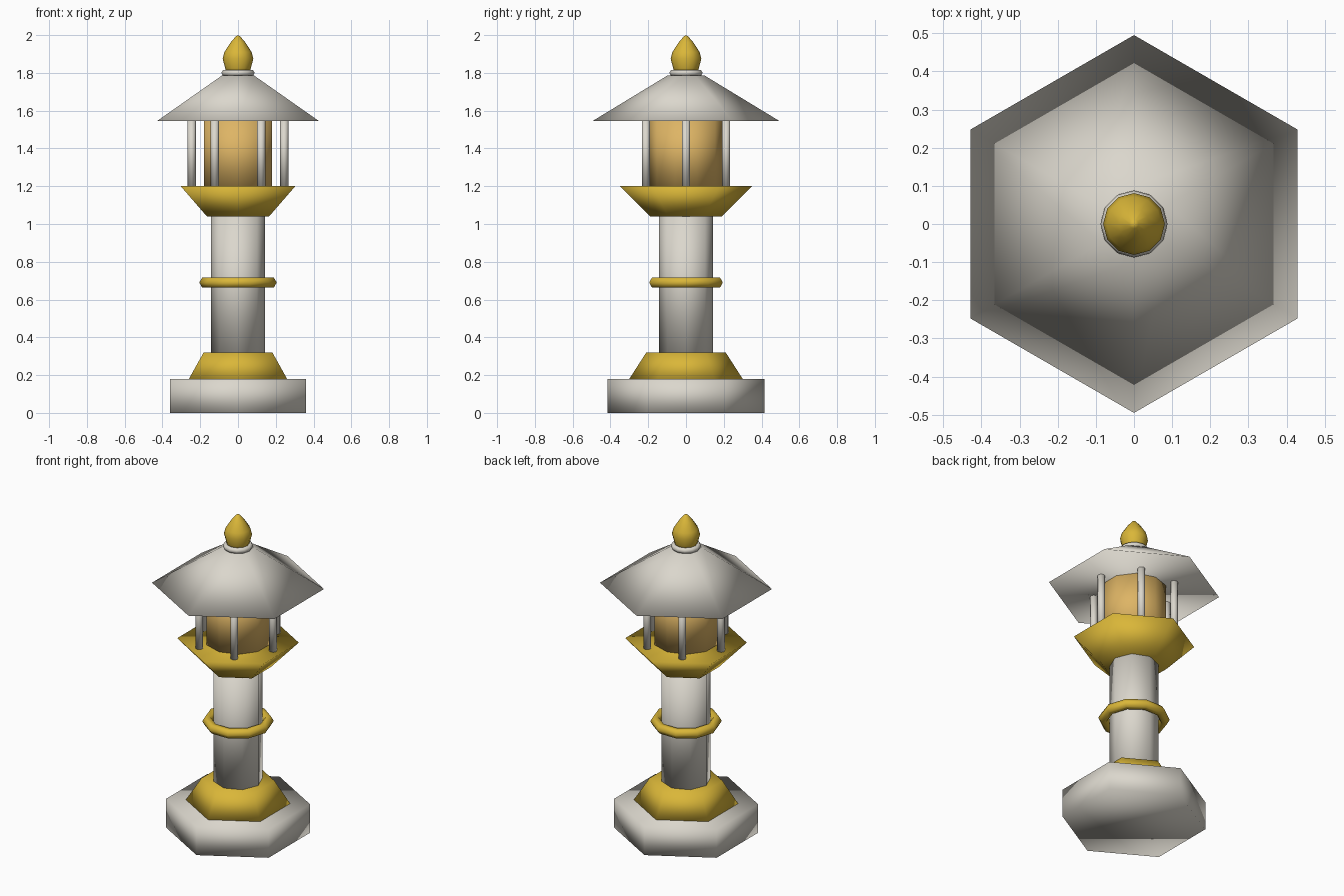
import bpy, bmesh
from math import pi, sin, cos

if "Cube" in bpy.data.objects:
    bpy.data.objects.remove(bpy.data.objects["Cube"])


def material(name, rgb):
    m = bpy.data.materials.new(name)
    m.diffuse_color = (*rgb, 1)
    m.use_nodes = True
    m.node_tree.nodes["Principled BSDF"].inputs["Base Color"].default_value = m.diffuse_color
    return m


stone = material("pale_stone", (0.71, 0.68, 0.61))
gold = material("gold", (0.70, 0.47, 0.04))
amber = material("amber_glass", (0.73, 0.46, 0.13))


def lathe(name, profile, sides, mat, start=pi / 2, centre=(0, 0), ring=False):
    """Turn (radius, height) points round z; ring=True closes the section."""
    bm = bmesh.new()
    rows = []
    for r, z in profile:
        if r == 0:
            rows.append([bm.verts.new((centre[0], centre[1], z))] * sides)
        else:
            rows.append([bm.verts.new((centre[0] + r * cos(start + 2 * pi * i / sides),
                                       centre[1] + r * sin(start + 2 * pi * i / sides), z))
                         for i in range(sides)])
    pairs = list(zip(rows, rows[1:]))
    if ring:
        pairs.append((rows[-1], rows[0]))
    for a, b in pairs:
        for i in range(sides):
            j = (i + 1) % sides
            corners = list(dict.fromkeys((a[i], a[j], b[j], b[i])))
            bm.faces.new(corners)
    if not ring:
        for row, r in ((rows[0], profile[0][0]), (rows[-1], profile[-1][0])):
            if r > 0:
                bm.faces.new(row)
    bmesh.ops.recalc_face_normals(bm, faces=bm.faces)
    for f in bm.faces:
        f.smooth = True
    me = bpy.data.meshes.new(name)
    bm.to_mesh(me)
    bm.free()
    me.materials.append(mat)
    ob = bpy.data.objects.new(name, me)
    bpy.context.collection.objects.link(ob)
    return ob


def torus(name, major, minor, z, sides, section, mat):
    pts = [(major + minor * cos(2 * pi * k / section),
            z + minor * sin(2 * pi * k / section)) for k in range(section)]
    return lathe(name, pts, sides, mat, start=0, ring=True)


# Hexagonal base and pedestal
lathe("base", [(0.415, 0), (0.415, 0.18)], 6, stone)
lathe("pedestal", [(0.30, 0.18), (0.21, 0.32)], 6, gold)

# Column with a ring around it
lathe("column", [(0.142, 0.32), (0.142, 1.04)], 8, stone)
torus("column_ring", 0.175, 0.03, 0.69, 10, 6, gold)

# Flared lantern tray, glowing core and posts
lathe("lantern_tray", [(0.19, 1.04), (0.35, 1.20)], 6, gold)
lathe("lantern_core", [(0.19, 1.20), (0.19, 1.55)], 10, amber)
for i in range(6):
    a = i * pi / 3
    lathe(f"lantern_post_{i + 1}", [(0.022, 1.20), (0.022, 1.55)], 8, stone,
          centre=(0.245 * cos(a), 0.245 * sin(a)))

# Roof, collar and finial
lathe("roof", [(0.495, 1.545), (0.10, 1.785)], 6, stone)
torus("roof_collar", 0.07, 0.018, 1.80, 12, 6, stone)
lathe("finial", [(0.06, 1.80), (0.068, 1.825), (0.081, 1.875), (0.072, 1.91),
                 (0.04, 1.96), (0.012, 1.993), (0, 2.0)], 12, gold)
